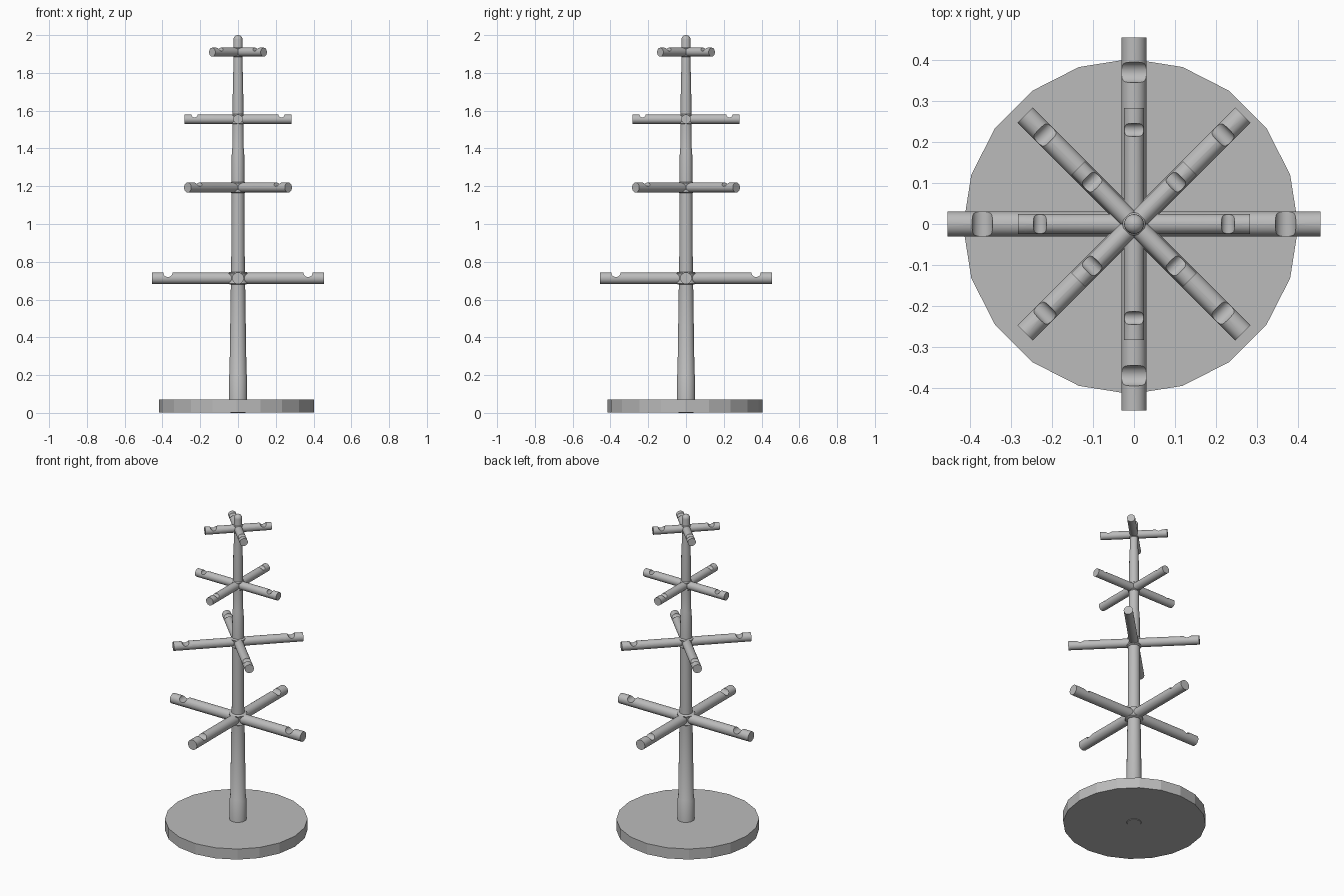
import bpy, bmesh
from math import pi, radians, cos, sin
from mathutils import Matrix

cube = bpy.data.objects.get("Cube")
if cube:
    bpy.data.objects.remove(cube, do_unlink=True)

# Single plain grey finish
grey = bpy.data.materials.new("plain_grey")
grey.use_nodes = True
colour = (0.5, 0.5, 0.5, 1)
grey.diffuse_color = colour
grey.node_tree.nodes["Principled BSDF"].inputs["Base Color"].default_value = colour


def add_object(name, mesh, smooth=True):
    if not mesh.materials:
        mesh.materials.append(grey)
    if smooth:
        mesh.shade_smooth()
        mesh.set_sharp_from_angle(angle=radians(35))
    obj = bpy.data.objects.new(name, mesh)
    bpy.context.collection.objects.link(obj)
    return obj


def cylinder(name, radius, length, matrix, sides=24):
    bm = bmesh.new()
    bmesh.ops.create_cone(bm, cap_ends=True, segments=sides, radius1=radius,
                          radius2=radius, depth=length, matrix=matrix)
    mesh = bpy.data.meshes.new(name)
    bm.to_mesh(mesh)
    bm.free()
    return mesh


def lathe(name, profile, sides=24):
    """Revolve (radius, height) pairs around z; the ends are capped."""
    bm = bmesh.new()
    rings = [[bm.verts.new((r * cos(2 * pi * i / sides), r * sin(2 * pi * i / sides), z))
              for i in range(sides)] for r, z in profile]
    for low, high in zip(rings, rings[1:]):
        for i in range(sides):
            j = (i + 1) % sides
            bm.faces.new((low[i], low[j], high[j], high[i]))
    bm.faces.new(rings[0][::-1])
    bm.faces.new(rings[-1])
    mesh = bpy.data.meshes.new(name)
    bm.to_mesh(mesh)
    bm.free()
    return add_object(name, mesh)


# Twenty-sided base, very slightly off centre
add_object("base", cylinder("base", 0.41, 0.067,
           Matrix.Translation((-0.008, -0.006, 0.0365)), 20), smooth=False)

# Tapered post with a rounded tip
tip = [(0.024 * cos(a), 1.976 + 0.024 * sin(a)) for a in (i * pi / 12 for i in range(6))]
lathe("post", [(0.04, 0), (0.049, 0.01), (0.048, 0.2), (0.045, 0.205), (0.038, 0.68),
               (0.036, 0.78), (0.034, 1.15), (0.033, 1.39), (0.03, 1.4), (0.029, 1.55),
               (0.027, 1.78), (0.024, 1.82)] + tip + [(0.002, 2.0)])

# Tiers: name, height, arm reach, arm radius, notch distance, notch radius, turn, hub radius
tiers = [
    ("lowest", 0.713, 0.456, 0.031, 0.371, 0.025, 0, 0.053),
    ("lower_middle", 1.193, 0.377, 0.0265, 0.308, 0.02, 45, 0.043),
    ("upper_middle", 1.555, 0.284, 0.025, 0.23, 0.016, 0, 0.034),
    ("top", 1.91, 0.193, 0.0235, 0.145, 0.018, 45, 0.028),
]
along_x = Matrix.Rotation(pi / 2, 4, "Y")
along_y = Matrix.Rotation(pi / 2, 4, "X")

for name, height, reach, radius, notch_at, notch_radius, turn, hub in tiers:
    # Flared hub where the arms meet the post
    h = radius + 0.003
    lathe(name + "_hub", [(hub * 0.8, height - h), (hub, height - h + 0.006),
                          (hub * 0.88, height - h * 0.4), (hub * 0.88, height + h * 0.4),
                          (hub, height + h - 0.006), (hub * 0.8, height + h)])

    # One round arm with a cup notch cut across its top
    arm = add_object(name + "_arm", cylinder(name + "_arm_blank", radius, reach,
                     Matrix.Translation((reach / 2, 0, 0)) @ along_x))
    cutter = add_object("notch_cutter", cylinder("notch_cutter", notch_radius, 0.2,
                        Matrix.Translation((notch_at, 0, radius)) @ along_y))
    cutter.hide_render = True
    cut = arm.modifiers.new("notch", "BOOLEAN")
    cut.operation = "DIFFERENCE"
    cut.solver = "EXACT"
    cut.object = cutter
    bpy.context.view_layer.update()
    graph = bpy.context.evaluated_depsgraph_get()
    arm_mesh = bpy.data.meshes.new_from_object(arm.evaluated_get(graph))
    bpy.data.objects.remove(cutter, do_unlink=True)
    bpy.data.objects.remove(arm, do_unlink=True)

    # Four arms around the post
    for i in range(4):
        obj = add_object(f"{name}_arm_{i + 1}", arm_mesh)
        obj.location.z = height
        obj.rotation_euler.z = radians(turn + 90 * i)
